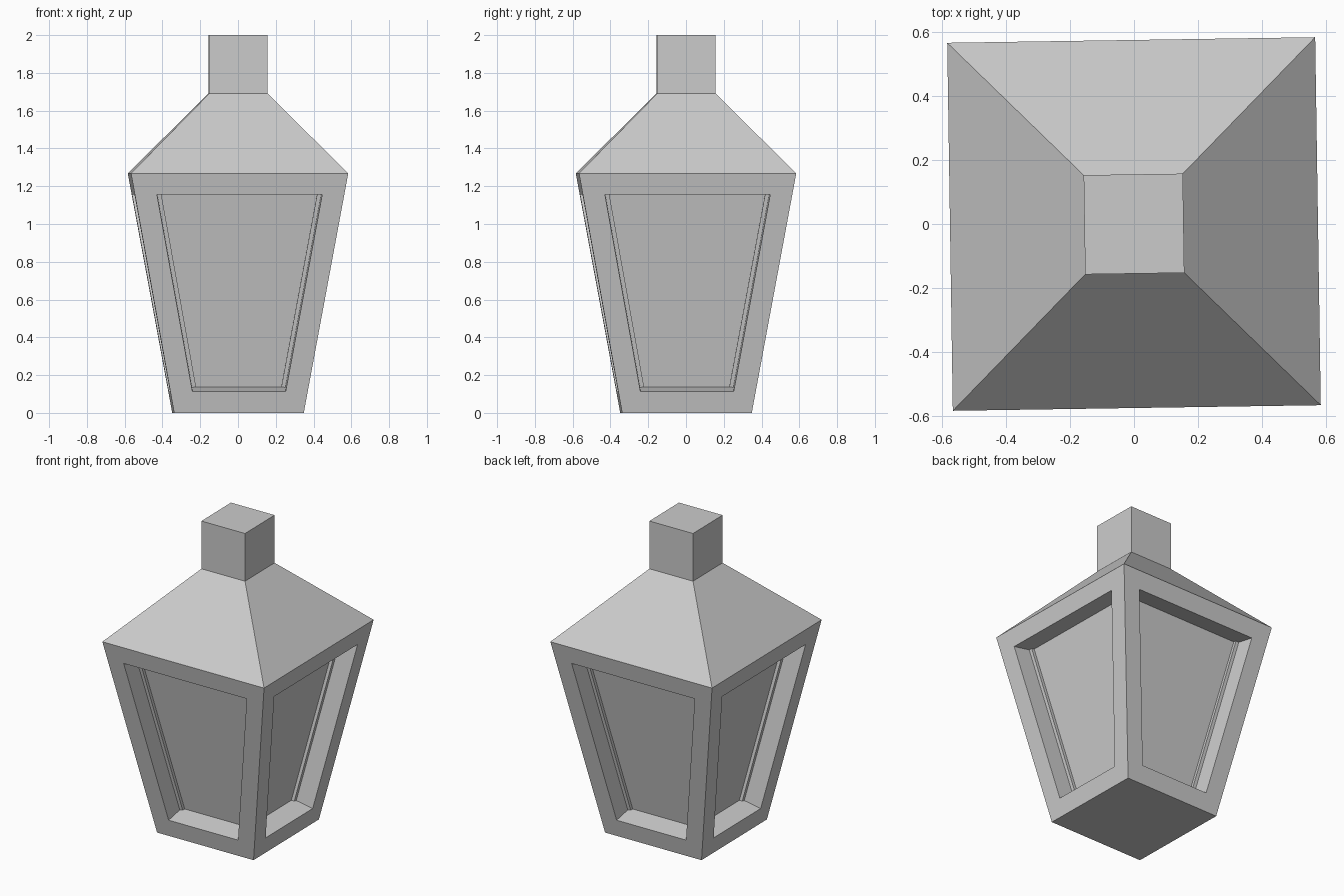
import bpy, bmesh
from math import radians
from mathutils import Matrix

if "Cube" in bpy.data.objects:
    bpy.data.objects.remove(bpy.data.objects["Cube"])

# Square cross-sections of the lantern: (half width, height)
profile = [(0.343, 0.0), (0.575, 1.268), (0.155, 1.69), (0.155, 2.0)]
FRAME = 0.115    # width of the window frames
DEPTH = 0.14     # depth of the glass recesses

bm = bmesh.new()
rings = [[bm.verts.new((sx * h, sy * h, z))
          for sx, sy in ((-1, -1), (1, -1), (1, 1), (-1, 1))]
         for h, z in profile]

# Side walls: tapered body, sloped roof, chimney
walls = []
for lo, hi in zip(rings, rings[1:]):
    for i in range(4):
        j = (i + 1) % 4
        walls.append(bm.faces.new((lo[i], lo[j], hi[j], hi[i])))

# Base and chimney cap
bm.faces.new(rings[0][::-1])
bm.faces.new(rings[-1])
bm.normal_update()

# Window frames and recessed panes on the four body sides
panes = walls[:4]
bmesh.ops.inset_individual(bm, faces=panes, thickness=FRAME, use_even_offset=True)
bm.normal_update()
for pane in bmesh.ops.extrude_discrete_faces(bm, faces=panes)["faces"]:
    pane.normal_update()
    bmesh.ops.translate(bm, verts=pane.verts, vec=pane.normal * -DEPTH)

# The whole lantern is turned very slightly about z
bmesh.ops.rotate(bm, verts=bm.verts, cent=(0, 0, 0),
                 matrix=Matrix.Rotation(radians(0.87), 3, 'Z'))
bm.normal_update()

mesh = bpy.data.meshes.new("lantern")
bm.to_mesh(mesh)
bm.free()
bpy.context.collection.objects.link(bpy.data.objects.new("lantern", mesh))
